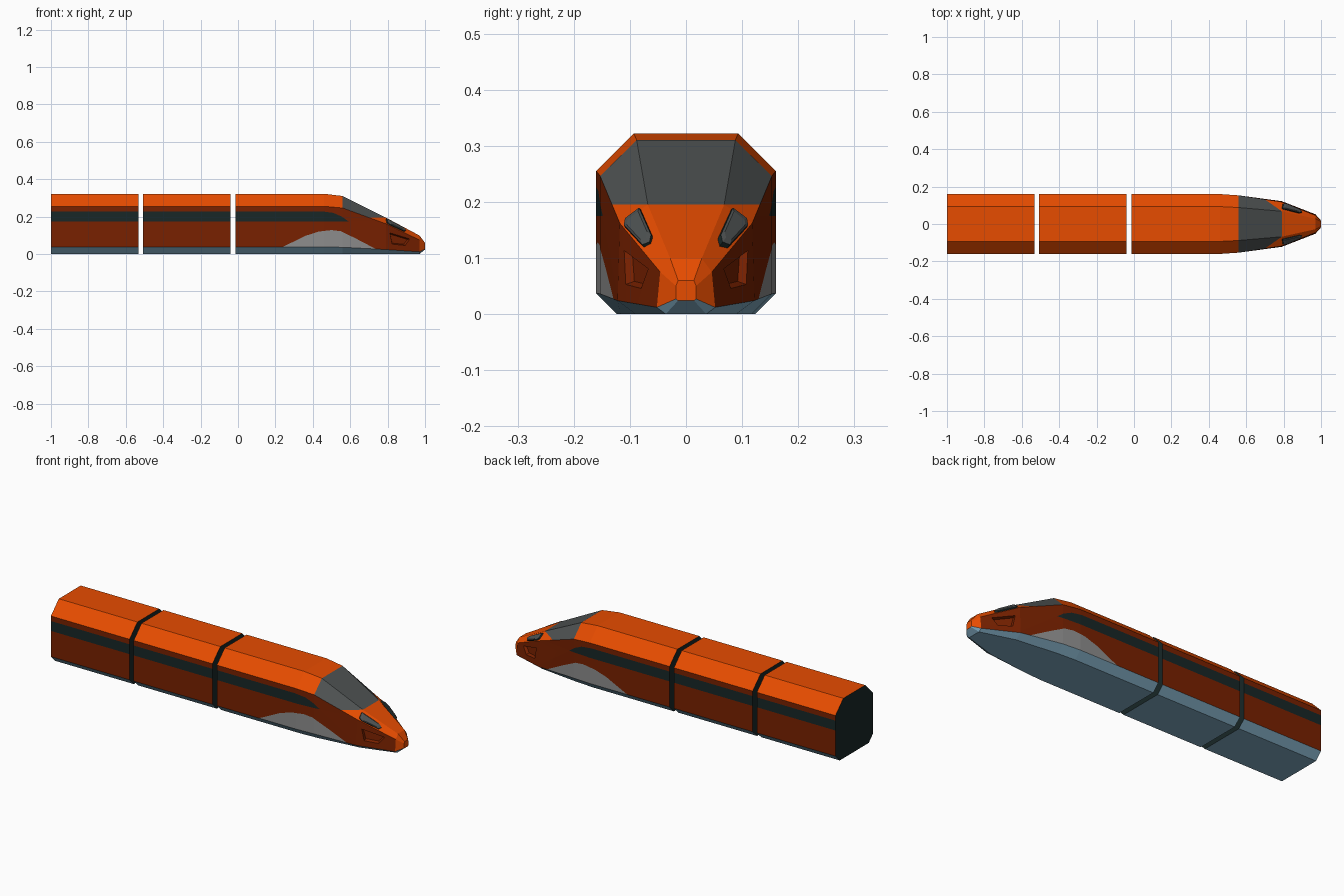
import bpy, bmesh
from mathutils import Vector

if "Cube" in bpy.data.objects:
    bpy.data.objects.remove(bpy.data.objects["Cube"])

# Colours (linear)
COLOURS = [("orange", (0.80, 0.072, 0.0)), ("rust", (0.19, 0.015, 0.0)),
           ("blue_grey_skirt", (0.22, 0.41, 0.54)), ("near_black", (0.009, 0.020, 0.020)),
           ("windscreen_grey", (0.075, 0.083, 0.083)), ("panel_grey", (0.27, 0.27, 0.27))]
MATS = []
for name, c in COLOURS:
    m = bpy.data.materials.new(name)
    m.diffuse_color = (*c, 1)
    m.use_nodes = True
    m.node_tree.nodes["Principled BSDF"].inputs["Base Color"].default_value = m.diffuse_color
    MATS.append(m)
ORANGE, RUST, SKIRT, BLACK, SCREEN, PANEL = range(6)


def finish(bm, name):
    bmesh.ops.recalc_face_normals(bm, faces=bm.faces[:])
    me = bpy.data.meshes.new(name)
    bm.to_mesh(me)
    bm.free()
    for m in MATS:
        me.materials.append(m)
    ob = bpy.data.objects.new(name, me)
    bpy.context.collection.objects.link(ob)
    return ob


def loft(rings):
    """Loft octagonal sections: x, then (y, z) of floor, skirt, shoulder, roof corners."""
    bm = bmesh.new()
    rows = []
    for x, half in rings:
        pts = half + [(-y, z) for y, z in reversed(half)]
        rows.append([bm.verts.new((x, y, z)) for y, z in pts])
    side_mats = [SKIRT, RUST, ORANGE, ORANGE, ORANGE, RUST, SKIRT, SKIRT]
    for a, b in zip(rows, rows[1:]):
        for j in range(8):
            k = (j + 1) % 8
            f = bm.faces.new((a[j], a[k], b[k], b[j]))
            f.material_index = side_mats[j]
            if side_mats[j] == RUST and a[0].co.x > 0.95:
                f.material_index = ORANGE
    for row in (rows[0], rows[-1]):
        f = bm.faces.new(row)
        f.material_index = ORANGE if row[0].co.x > 0.95 else BLACK
    bm.normal_update()
    return bm


def cut(bm, faces, co, no):
    geom = set(faces)
    for f in faces:
        geom.update(f.edges)
        geom.update(f.verts)
    bmesh.ops.bisect_plane(bm, geom=list(geom), dist=1e-5, plane_co=co, plane_no=no)


def faces_in(bm, mat, x0, x1):
    return [f for f in bm.faces if f.material_index == mat
            and max(v.co.x for v in f.verts) > x0 + 1e-4
            and min(v.co.x for v in f.verts) < x1 - 1e-4]


def paint(bm, poly, mat):
    """Cut a convex x-z outline (counter-clockwise) into both sides and colour it."""
    x0, x1 = min(p[0] for p in poly), max(p[0] for p in poly)
    planes = []
    for (ax, az), (bx, bz) in zip(poly, poly[1:] + poly[:1]):
        co, no = Vector((ax, 0, az)), Vector((az - bz, 0, bx - ax)).normalized()
        planes.append((co, no))
        cut(bm, faces_in(bm, RUST, x0, x1), co, no)
    hit = []
    for f in faces_in(bm, RUST, x0, x1):
        c = f.calc_center_median()
        if all((c - co).dot(no) > 0 for co, no in planes):
            f.material_index = mat
            hit.append(f)
    return hit


FULL = [(0.123, 0), (0.16, 0.037), (0.16, 0.255), (0.093, 0.322)]

# Two passenger cars with window bands
for name, x0, x1 in (("rear_car", -1.0, -0.533), ("middle_car", -0.508, -0.04)):
    bm = loft([(x0, FULL), (x1, FULL)])
    paint(bm, [(x0 - .1, .175), (x1 + .1, .175), (x1 + .1, .228), (x0 - .1, .228)], BLACK)
    finish(bm, name)

# Leading car with tapered nose
BROW = [(0.09, 0), (0.122, 0.024), (0.118, 0.162), (0.068, 0.195)]
SNOUT = [(0.036, 0), (0.052, 0.012), (0.046, 0.075), (0.028, 0.099)]
bm = loft([(-0.014, FULL), (0.46, FULL),
           (0.56, [(0.117, 0), (0.153, 0.036), (0.153, 0.246), (0.088, 0.31)]),
           (0.79, BROW), (0.97, SNOUT),
           (1.0, [(0.014, 0.024), (0.018, 0.027), (0.018, 0.05), (0.014, 0.06)])])

# Window band and grey lower panel
paint(bm, [(-.1, .175), (.59, .175), (.555, .2), (.51, .22), (.45, .228), (-.1, .228)], BLACK)
paint(bm, [(.235, 0.036), (.24, .0), (.75, .0), (.735, .028), (.63, .083), (.55, .122),
           (.5, .128), (.43, .12), (.36, .097)], PANEL)

# Windscreen on the upper faces above the brow
cut(bm, faces_in(bm, ORANGE, .56, .79), Vector((0, 0, .195)), Vector((0, 0, 1)))
for f in faces_in(bm, ORANGE, .56, .79):
    if f.calc_center_median().z > .195:
        f.material_index = SCREEN

# Recessed side intakes
bm.normal_update()
bmesh.ops.recalc_face_normals(bm, faces=bm.faces[:])
intakes = paint(bm, [(.822, .05), (.895, .042), (.922, .082), (.81, .116)], RUST)
bmesh.ops.inset_individual(bm, faces=intakes, thickness=0.004, depth=0)
bmesh.ops.inset_individual(bm, faces=intakes, thickness=0.008, depth=-0.014)
finish(bm, "leading_car")

# Raised headlamps on the sloping shoulder facets: dark housing, grey lens
corner = lambda x, p, s: Vector((x, s * p[0], p[1]))
for side, s in (("left", 1), ("right", -1)):
    lo0, hi0 = corner(.79, BROW[2], s), corner(.79, BROW[3], s)
    lo1, hi1 = corner(.97, SNOUT[2], s), corner(.97, SNOUT[3], s)
    n = (lo1 - lo0).cross(hi0 - lo0).normalized()
    n = n if n.z > 0 else -n
    uv = [(.02, .2), (0.1, .04), (.55, .12), (.6, .45), (.52, .68), (0, .75)]
    base = [lo0.lerp(lo1, u).lerp(hi0.lerp(hi1, u), v) for u, v in uv]
    mid = sum(base, Vector()) / len(base)
    bm = bmesh.new()
    rows = [[bm.verts.new(mid + (p - mid) * k + n * h) for p in base]
            for k, h in ((1, -.004), (.95, .007), (.72, .010))]
    bm.faces.new(rows[0]).material_index = BLACK
    bm.faces.new(rows[2]).material_index = SCREEN
    for (a, b), mat in zip(zip(rows, rows[1:]), (BLACK, SCREEN)):
        for i in range(len(base)):
            k = (i + 1) % len(base)
            bm.faces.new((a[i], a[k], b[k], b[i])).material_index = mat
    finish(bm, "headlamp_" + side)
